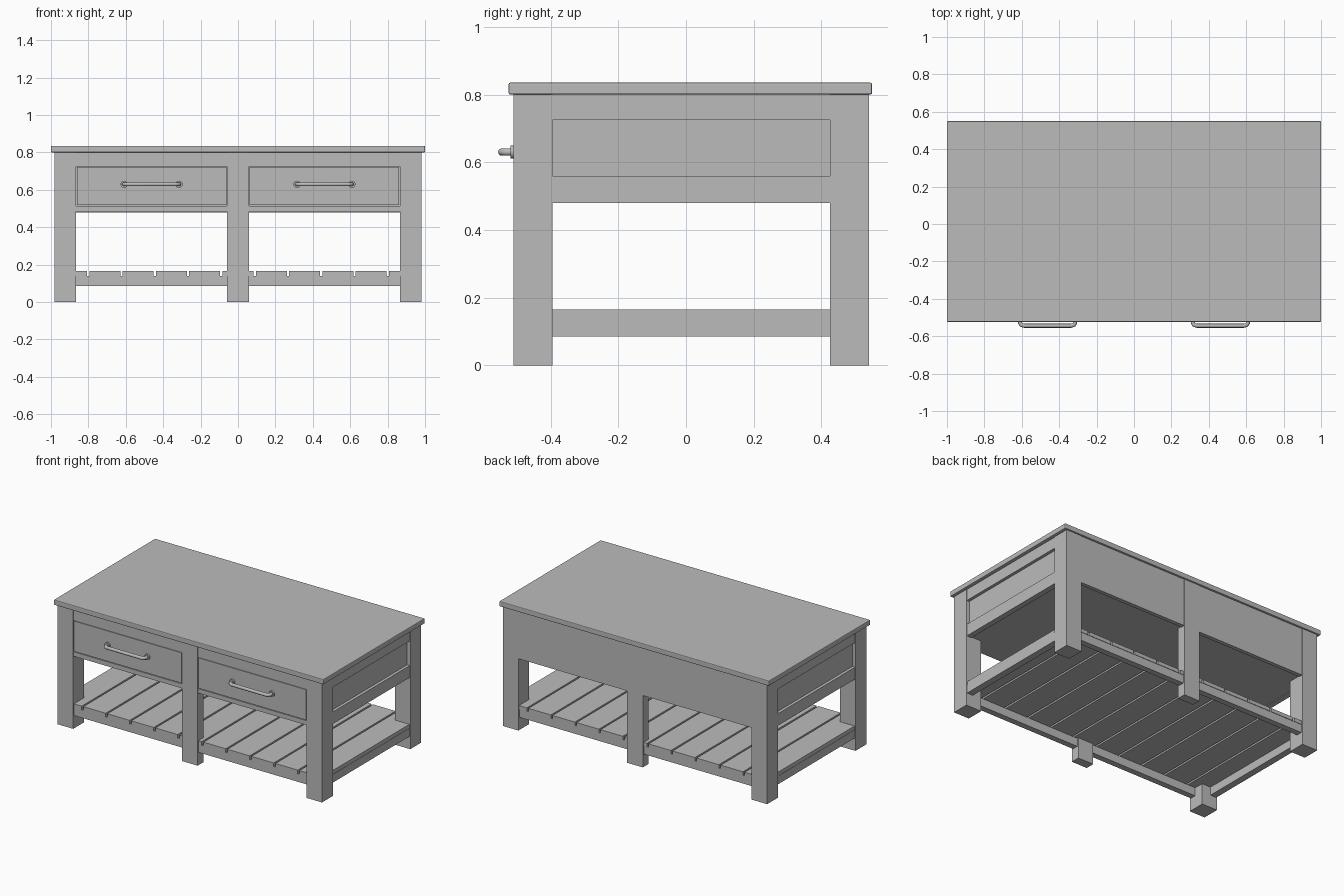
import bpy, bmesh

if "Cube" in bpy.data.objects:
    bpy.data.objects.remove(bpy.data.objects["Cube"])

mat = bpy.data.materials.new("painted grey")
mat.diffuse_color = (0.5, 0.5, 0.5, 1)
mat.use_nodes = True
mat.node_tree.nodes["Principled BSDF"].inputs["Base Color"].default_value = mat.diffuse_color


def box(name, x0, x1, y0, y1, z0, z1, bevel=0.0):
    bm = bmesh.new()
    bmesh.ops.create_cube(bm, size=1)
    for v in bm.verts:
        v.co = (x0 + (v.co.x + 0.5) * (x1 - x0),
                y0 + (v.co.y + 0.5) * (y1 - y0),
                z0 + (v.co.z + 0.5) * (z1 - z0))
    me = bpy.data.meshes.new(name)
    bm.to_mesh(me)
    bm.free()
    me.materials.append(mat)
    ob = bpy.data.objects.new(name, me)
    bpy.context.collection.objects.link(ob)
    if bevel:
        m = ob.modifiers.new("bevel", 'BEVEL')
        m.width = bevel
        m.segments = 2
    return ob


LEG_IN, LEG_OUT = 0.865, 0.98
FRONT, BACK = -0.51, 0.54
T = 0.115

# table top
box("table_top", -1, 1, -0.524, 0.55, 0.80, 0.835, 0.005)

# corner legs and shallower middle legs
for x0, x1 in ((-LEG_OUT, -LEG_IN), (LEG_IN, LEG_OUT)):
    box("front_leg", x0, x1, FRONT, FRONT + T, 0, 0.80)
    box("back_leg", x0, x1, BACK - T, BACK, 0, 0.80)
box("front_middle_leg", -0.058, 0.058, FRONT, FRONT + 0.06, 0, 0.80)
box("back_middle_leg", -0.058, 0.058, BACK - 0.06, BACK, 0, 0.80)

# cabinet body: back panel and floor
box("back_panel", -LEG_IN, LEG_IN, BACK - 0.03, BACK - 0.003, 0.48, 0.80)
box("cabinet_floor", -0.96, 0.96, FRONT + 0.01, BACK - 0.01, 0.485, 0.515)

for s in (-1, 1):
    # side frame with recessed panel
    def side(name, d0, d1, z0, z1):
        a, b = sorted((s * d0, s * d1))
        box(name, a, b, FRONT + T, BACK - T, z0, z1)
    side("side_top_rail", 0.94, 0.977, 0.725, 0.80)
    side("side_bottom_rail", 0.94, 0.977, 0.48, 0.56)
    side("side_panel", 0.94, 0.957, 0.56, 0.725)
    side("shelf_side_rail", 0.93, 0.975, 0.085, 0.14)

    # front rails and drawer front
    a, b = sorted((s * 0.058, s * LEG_IN))
    box("front_top_rail", a, b, FRONT + 0.004, FRONT + 0.03, 0.725, 0.80)
    box("front_bottom_rail", a, b, FRONT + 0.004, FRONT + 0.03, 0.485, 0.515)
    box("drawer_front", a + 0.004, b - 0.004, FRONT + 0.002, FRONT + 0.03, 0.52, 0.723)

    # bar handle with round mounting plates
    cx, z = s * 0.462, 0.63
    cu = bpy.data.curves.new("drawer_handle", 'CURVE')
    cu.dimensions = '3D'
    cu.bevel_depth = 0.011
    cu.bevel_resolution = 3
    cu.use_fill_caps = True
    pts = [(-0.147, FRONT), (-0.147, -0.53), (-0.14, -0.54), (-0.125, -0.544),
           (0.125, -0.544), (0.14, -0.54), (0.147, -0.53), (0.147, FRONT)]
    sp = cu.splines.new('POLY')
    sp.points.add(len(pts) - 1)
    for p, (px, py) in zip(sp.points, pts):
        p.co = (cx + px, py, z, 1)
    cu.materials.append(mat)
    bpy.context.collection.objects.link(bpy.data.objects.new("drawer_handle", cu))
    for e in (-1, 1):
        bpy.ops.mesh.primitive_cylinder_add(
            vertices=20, radius=0.019, depth=0.012,
            location=(cx + e * 0.147, FRONT - 0.003, z), rotation=(1.5708, 0, 0))
        ob = bpy.context.object
        ob.name = "handle_plate"
        ob.data.materials.append(mat)
        bpy.ops.object.shade_smooth_by_angle()

# lower shelf: long rails and slats
box("shelf_front_rail", -LEG_IN, LEG_IN, FRONT + 0.01, FRONT + 0.05, 0.085, 0.14)
box("shelf_back_rail", -LEG_IN, LEG_IN, BACK - 0.05, BACK - 0.01, 0.085, 0.14)
PITCH, GAP = 0.178, 0.012
for i in range(-5, 6):
    a = max(i * PITCH - (PITCH - GAP) / 2, -0.975)
    b = min(i * PITCH + (PITCH - GAP) / 2, 0.975)
    box("shelf_slat", a, b, FRONT + 0.007, BACK - 0.007, 0.14, 0.165)
